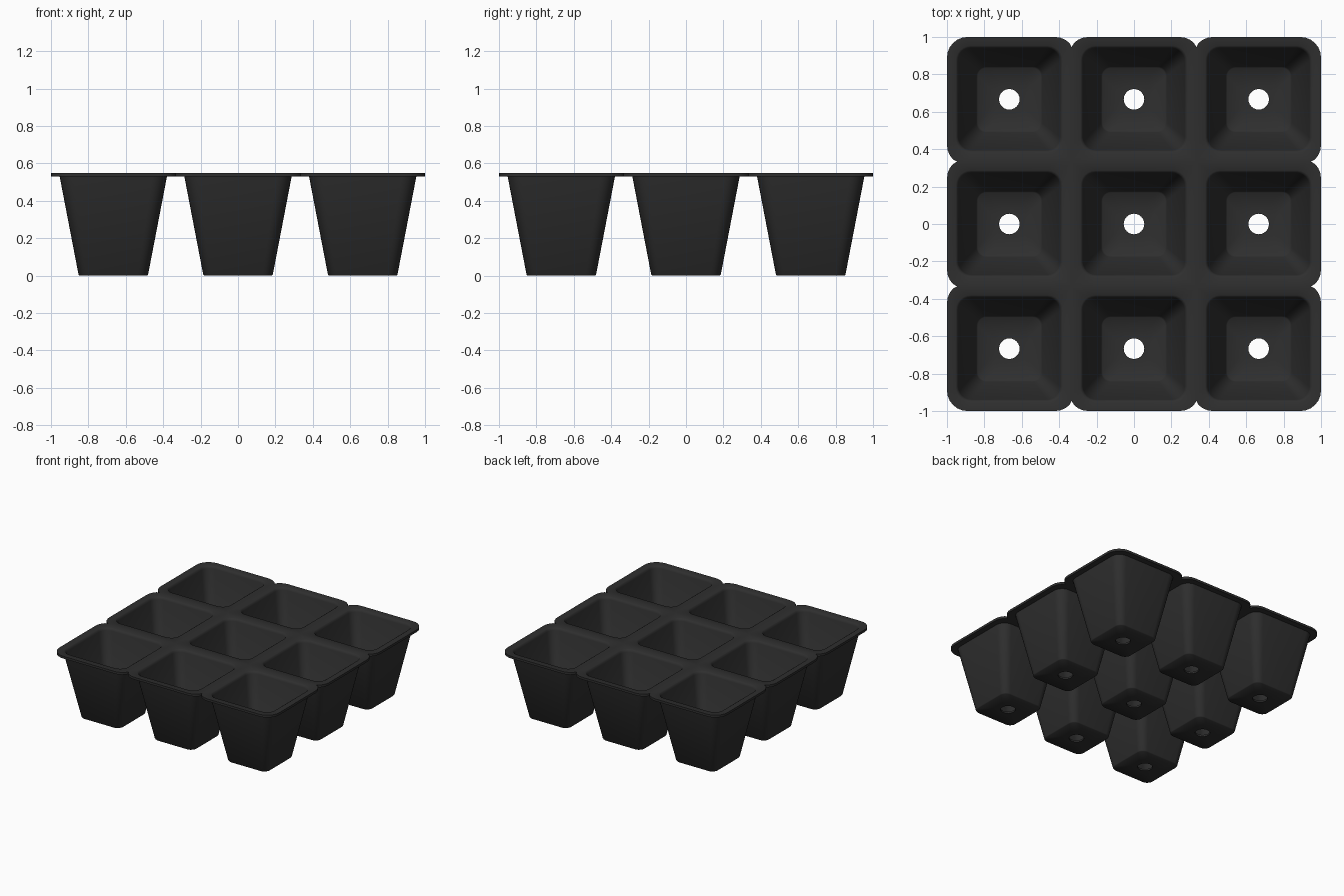
import bpy, bmesh, math

if "Cube" in bpy.data.objects:
    bpy.data.objects.remove(bpy.data.objects["Cube"])

PITCH = 2 / 3          # cell spacing
H = PITCH / 2          # half of a cell
R = 0.11               # rim corner radius
SEG = 6                # segments per rounded corner
TOP, UNDER = 0.55, 0.531


def ring(half, rad):
    """Rounded square (a circle when half == rad), counter-clockwise."""
    pts = []
    for sx, sy in ((1, 1), (-1, 1), (-1, -1), (1, -1)):
        arc = []
        for i in range(SEG + 1):
            a = math.pi / 2 * i / SEG
            arc.append((sx * (half - rad + rad * math.cos(a)),
                        sy * (half - rad + rad * math.sin(a))))
        pts += arc if sx * sy > 0 else arc[::-1]
    return pts


def rim_outline(ix, iy):
    """Cell rim: round at tray corners, notched on borders, square inside."""
    pts = []
    for sx, sy in ((1, 1), (-1, 1), (-1, -1), (1, -1)):
        out_x, out_y = ix == sx, iy == sy
        arc = []
        for i in range(SEG + 1):
            a = math.pi / 2 * i / SEG
            c, s = math.cos(a), math.sin(a)
            if not out_x and not out_y:
                m = max(c, s)
                c, s = c / m, s / m
            cx = H - (R if out_x or not out_y else 0.09)
            cy = H - (R if out_y or not out_x else 0.09)
            arc.append((sx * min(H, cx + R * c), sy * min(H, cy + R * s)))
        pts += arc if sx * sy > 0 else arc[::-1]
    return pts


bm = bmesh.new()


def add_ring(pts, z, ox, oy):
    return [bm.verts.new((x + ox, y + oy, z)) for x, y in pts]


def on_seam(a, b):
    """True when an edge lies between two neighbouring cells."""
    return any(abs(abs(a.co[k]) - H) < 1e-4 and abs(a.co[k] - b.co[k]) < 1e-4
               for k in (0, 1))


for ix in (-1, 0, 1):
    for iy in (-1, 0, 1):
        rim = rim_outline(ix, iy)
        # section from the drain hole, up the inside, over the rim, down outside
        section = [
            (ring(0.055, 0.055), 0.014),
            (ring(0.168, 0.045), 0.014),
            (ring(0.176, 0.05), 0.022),
            (ring(0.272, 0.07), TOP - 0.02),
            (ring(0.277, 0.073), TOP - 0.006),
            (ring(0.286, 0.078), TOP),
            (rim, TOP),
            (rim, UNDER),
            (ring(0.287, 0.078), UNDER),
            (ring(0.186, 0.055), 0.006),
            (ring(0.181, 0.05), 0.0),
            (ring(0.055, 0.055), 0.0),
        ]
        rings = [add_ring(p, z, ix * PITCH, iy * PITCH) for p, z in section]
        n = len(rings[0])
        for k in range(len(rings)):
            lo, hi = rings[k], rings[(k + 1) % len(rings)]
            for i in range(n):
                j = (i + 1) % n
                if k == 6 and on_seam(lo[i], lo[j]):
                    continue
                bm.faces.new((lo[i], lo[j], hi[j], hi[i]))

# weld the cells into one tray
bmesh.ops.remove_doubles(bm, verts=bm.verts, dist=0.0005)
bmesh.ops.recalc_face_normals(bm, faces=bm.faces)

mesh = bpy.data.meshes.new("seedling_tray")
bm.to_mesh(mesh)
bm.free()
tray = bpy.data.objects.new("seedling_tray", mesh)
bpy.context.collection.objects.link(tray)

# black plastic
plastic = bpy.data.materials.new("black_plastic")
plastic.diffuse_color = (0.028, 0.028, 0.028, 1)
plastic.use_nodes = True
plastic.node_tree.nodes["Principled BSDF"].inputs["Base Color"].default_value = plastic.diffuse_color
mesh.materials.append(plastic)

bpy.context.view_layer.objects.active = tray
tray.select_set(True)
bpy.ops.object.shade_smooth_by_angle(angle=math.radians(60))
